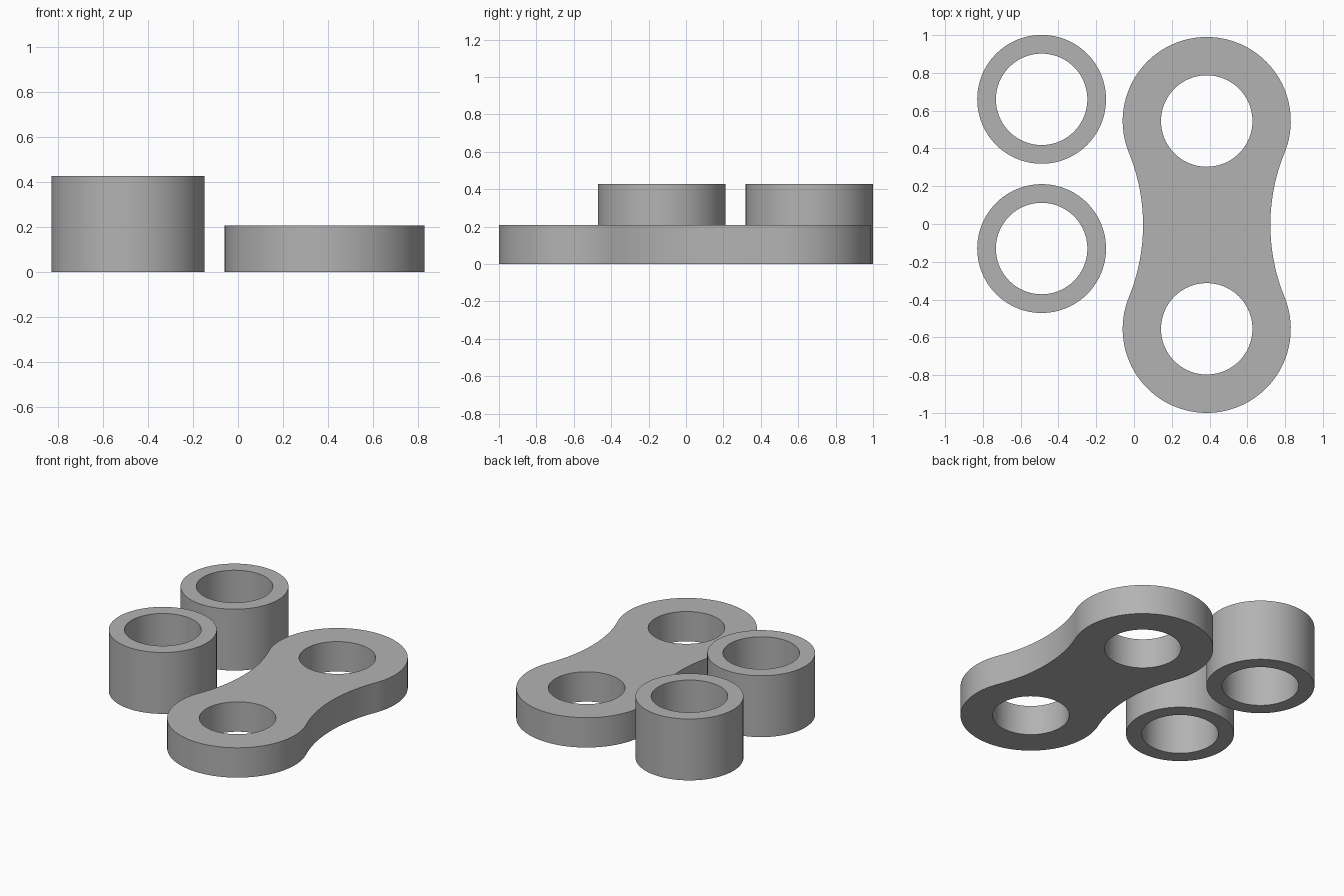
import bpy
import bmesh
from math import pi, sqrt, atan2, cos, sin, radians

cube = bpy.data.objects.get("Cube")
if cube:
    bpy.data.objects.remove(cube, do_unlink=True)

# Single grey material
GREY = (0.45, 0.45, 0.45, 1)
grey = bpy.data.materials.new("plain_grey")
grey.use_nodes = True
grey.diffuse_color = GREY
grey.node_tree.nodes["Principled BSDF"].inputs["Base Color"].default_value = GREY


def arc(cx, cy, radius, start, end, steps):
    """Points along an arc, leaving out the last one."""
    angles = [start + (end - start) * i / steps for i in range(steps)]
    return [(cx + radius * cos(a), cy + radius * sin(a)) for a in angles]


def circle(cx, cy, radius):
    return arc(cx, cy, radius, 0, 2 * pi, 96)


def extruded_part(name, loops, height, location):
    """Fill an outline with holes and raise it to a solid."""
    bm = bmesh.new()
    for loop in loops:
        verts = [bm.verts.new((x, y, 0)) for x, y in loop]
        for a, b in zip(verts, verts[1:] + verts[:1]):
            bm.edges.new((a, b))
    bmesh.ops.triangle_fill(bm, edges=bm.edges[:], use_beauty=True, normal=(0, 0, 1))
    raised = bmesh.ops.extrude_face_region(bm, geom=bm.faces[:], use_keep_orig=True)
    top = [v for v in raised["geom"] if isinstance(v, bmesh.types.BMVert)]
    bmesh.ops.translate(bm, verts=top, vec=(0, 0, height))
    bmesh.ops.recalc_face_normals(bm, faces=bm.faces[:])
    mesh = bpy.data.meshes.new(name)
    bm.to_mesh(mesh)
    bm.free()
    mesh.materials.append(grey)
    part = bpy.data.objects.new(name, mesh)
    part.location = location
    bpy.context.collection.objects.link(part)
    bpy.ops.object.select_all(action="DESELECT")
    part.select_set(True)
    bpy.context.view_layer.objects.active = part
    bpy.ops.object.shade_smooth_by_angle(angle=radians(30))


# Link plate: two round ends joined by tangent concave waist arcs
END, PITCH, WAIST, HOLE = 0.445, 0.55, 0.337, 0.242
waist_r = (WAIST**2 + PITCH**2 - END**2) / (2 * (END - WAIST))
waist_x = WAIST + waist_r
t = atan2(PITCH, waist_x)
outline = (
    arc(0, PITCH, END, -t, pi + t, 64)
    + arc(-waist_x, 0, waist_r, t, -t, 24)
    + arc(0, -PITCH, END, pi - t, 2 * pi + t, 64)
    + arc(waist_x, 0, waist_r, pi + t, pi - t, 24)
)
holes = [circle(0, y, HOLE) for y in (PITCH, -PITCH)]
extruded_part("link_plate", [outline] + holes, 0.208, (0.385, -0.005, 0))

# Two hollow rollers
for name, y in (("back_roller", 0.66), ("front_roller", -0.13)):
    extruded_part(name, [circle(0, 0, 0.341), circle(0, 0, HOLE)], 0.428, (-0.489, y, 0))
